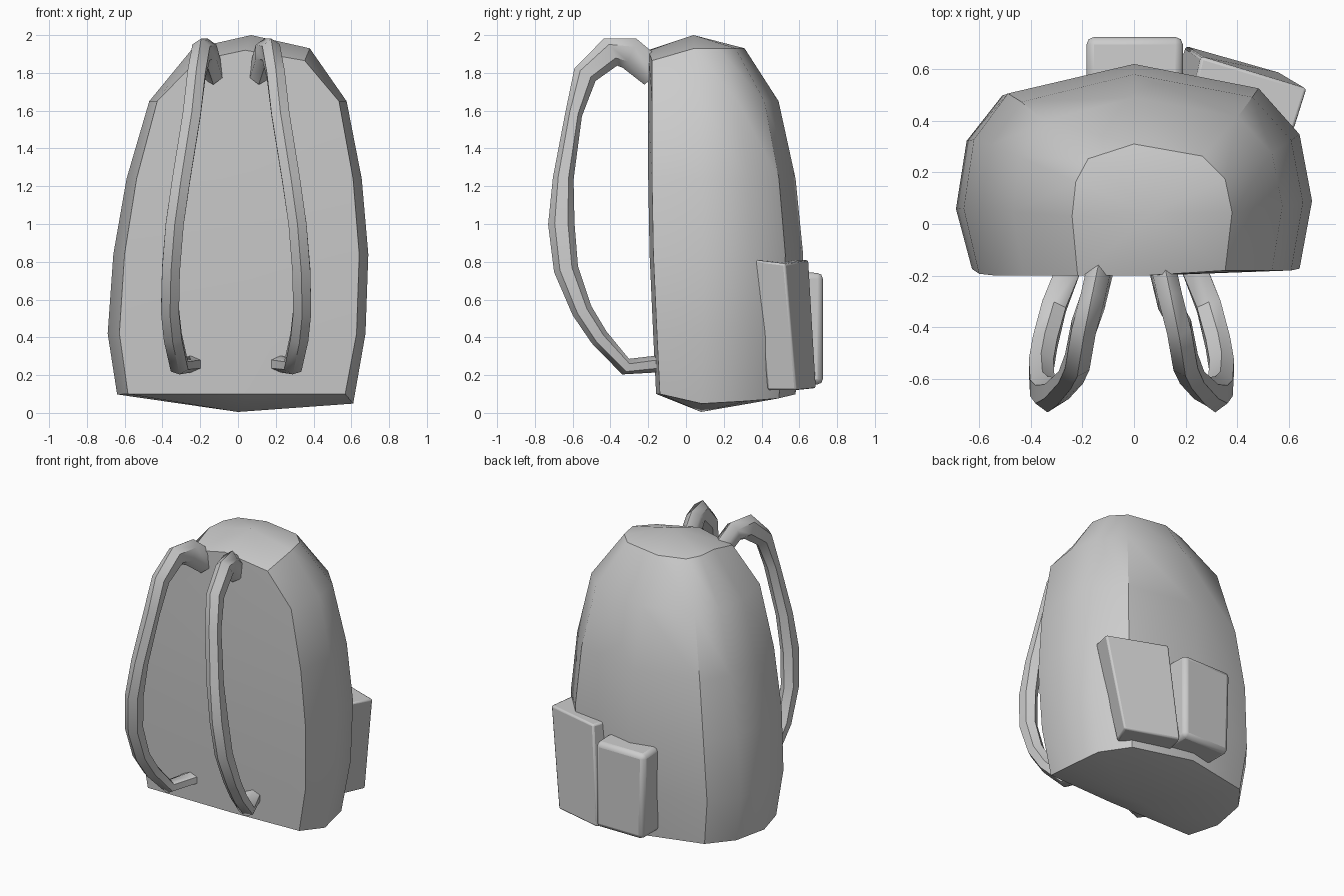
import bpy, bmesh, math
from mathutils import Vector

cube = bpy.data.objects.get("Cube")
if cube:
    bpy.data.objects.remove(cube, do_unlink=True)

grey = bpy.data.materials.new("grey_fabric")
grey.use_nodes = True
colour = (0.6, 0.6, 0.6, 1)
grey.diffuse_color = colour
grey.node_tree.nodes["Principled BSDF"].inputs["Base Color"].default_value = colour


def finish(name, bm, angle=40, bevel=0):
    bmesh.ops.recalc_face_normals(bm, faces=bm.faces)
    mesh = bpy.data.meshes.new(name)
    bm.to_mesh(mesh)
    bm.free()
    mesh.materials.append(grey)
    obj = bpy.data.objects.new(name, mesh)
    bpy.context.collection.objects.link(obj)
    if bevel:
        mod = obj.modifiers.new("soft_edges", "BEVEL")
        mod.width, mod.segments = bevel, 2
    bpy.ops.object.select_all(action="DESELECT")
    obj.select_set(True)
    bpy.context.view_layer.objects.active = obj
    bpy.ops.object.shade_smooth_by_angle(angle=math.radians(angle))
    return obj


def loft(bm, rings):
    """Join closed rings of points; returns the rings as vertices."""
    loops = [[bm.verts.new(p) for p in ring] for ring in rings]
    n = len(loops[0])
    for a, b in zip(loops, loops[1:]):
        for i in range(n):
            j = (i + 1) % n
            bm.faces.new((a[i], a[j], b[j], b[i]))
    return loops


def fan(bm, loop, point):
    tip = bm.verts.new(point)
    for i, v in enumerate(loop):
        bm.faces.new((v, loop[(i + 1) % len(loop)], tip))


# Bag body: plan outline as (fraction of half width, y), flat on the strap side
plan = [(-.91, -.2), (-1, .06), (-.94, .33), (-.74, .51), (0, .625),
        (.7, .53), (.93, .35), (1, .09), (.93, -.18), (.1, -.2)]
# Levels: z, left x, right x, depth at the back
levels = [(.07, -.64, .61, .58), (.42, -.69, .675, .61), (.84, -.66, .69, .62),
          (1.24, -.59, .655, .58), (1.65, -.47, .575, .49), (1.93, -.24, .38, .31)]
rings = []
for k, (z, left, right, back) in enumerate(levels):
    ring = []
    for f, y in plan:
        x = f * (right if f > 0 else -left)
        height = z
        if y < 0:
            y += .045 * max(0, 1 - z)
            if k == 0:
                height += .03
            elif k == len(levels) - 1:
                height -= .065 if abs(f) > .5 else .01
        else:
            y *= back / .625
            if k == 0:
                height += .05 * y - .025 * f
        ring.append((x, y, height))
    rings.append(ring)
bm = bmesh.new()
loops = loft(bm, rings)
fan(bm, loops[0], (0, .08, .005))
fan(bm, loops[-1], (.07, .04, 2.0))
finish("bag_body", bm, 35)

# Shoulder straps: x, y, z along the strap and half thickness
path = [(.11, -.17, 1.80, .08), (.14, -.30, 1.905, .085), (.175, -.40, 1.91, .08),
        (.20, -.535, 1.79, .065), (.225, -.595, 1.58, .045), (.28, -.65, 1.24, .055),
        (.315, -.66, 1.0, .07), (.335, -.635, .76, .065), (.34, -.55, .54, .055),
        (.325, -.46, .40, .05), (.29, -.32, .245, .045), (.22, -.14, .26, .045)]


def strap(name, side, shift):
    pts = [Vector((side * (x + shift), y, z)) for x, y, z, _ in path]
    rings = []
    for i, p in enumerate(pts):
        t = pts[min(i + 1, len(pts) - 1)] - pts[max(i - 1, 0)]
        out = Vector((0, -t.z, t.y)).normalized()
        wide = t.cross(out).normalized()
        rings.append([p + out * math.cos(a) * path[i][3] + wide * math.sin(a) * .055
                      for a in (math.tau * k / 6 for k in range(6))])
    bm = bmesh.new()
    loops = loft(bm, rings)
    bm.faces.new(loops[0])
    bm.faces.new(loops[-1])
    finish(name, bm, 50)


strap("left_strap", 1, 0)
strap("right_strap", -1, .02)


# Pockets: lofted between a bottom and a top outline
def pocket(name, bottom, top, bevel):
    bm = bmesh.new()
    loops = loft(bm, [bottom, top])
    for loop in loops:
        bm.faces.new(loop)
    finish(name, bm, 40, bevel)


pocket("back_pocket",
       [(-.17, .46, .15), (.19, .46, .15), (.19, .725, .15), (-.17, .725, .15)],
       [(-.185, .48, .75), (.19, .48, .75), (.19, .725, .74), (-.185, .725, .74)], .03)
pocket("side_pocket",
       [(.15, .53, .14), (.5, .43, .12), (.57, .585, .12), (.2, .69, .13)],
       [(.22, .48, .80), (.62, .365, .81), (.67, .525, .79), (.26, .65, .81)], .012)
